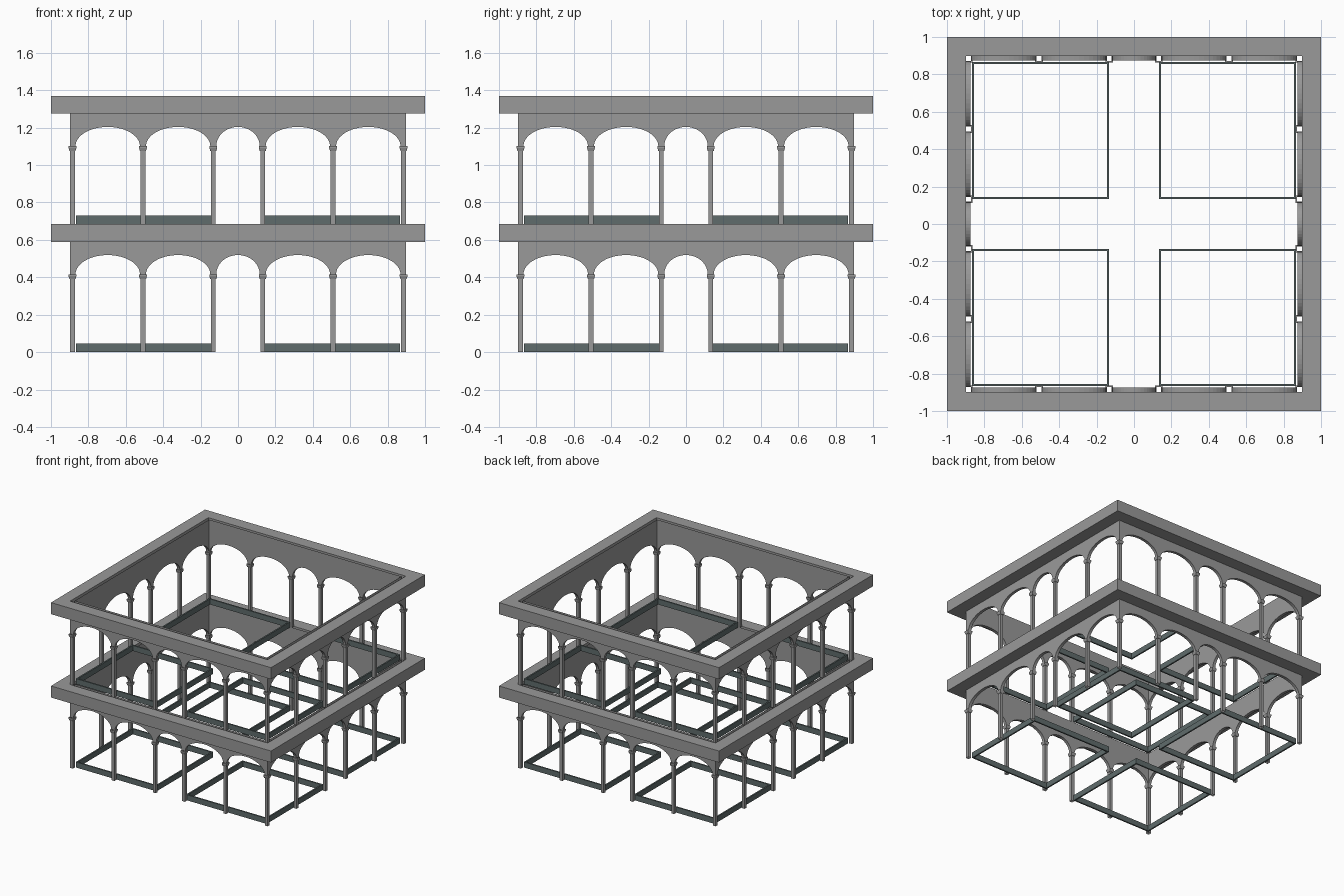
import bpy
import bmesh
import math
from mathutils import Matrix

cube = bpy.data.objects.get("Cube")
if cube:
    bpy.data.objects.remove(cube, do_unlink=True)


def make_material(name, colour):
    mat = bpy.data.materials.new(name)
    mat.use_nodes = True
    mat.diffuse_color = colour
    mat.node_tree.nodes["Principled BSDF"].inputs["Base Color"].default_value = colour
    return mat


STONE = make_material("grey stone", (0.32, 0.32, 0.32, 1))
CURB = make_material("dark teal curb", (0.115, 0.15, 0.15, 1))

STOREY = 0.685        # height of one storey
CORNICE_Z = 0.59      # underside of the cornice
SPRING, APEX = 0.416, 0.519
OUTER, INNER = 0.897, 0.873
LINE = (OUTER + INNER) / 2
COLUMNS = [-LINE, -0.508, -0.132, 0.132, 0.508, LINE]
PIER = 0.016          # half width of a pier above its capital
SEGMENTS = 20


def finish(bm, name, mat):
    mesh = bpy.data.meshes.new(name)
    bmesh.ops.remove_doubles(bm, verts=bm.verts, dist=0.00001)
    bm.to_mesh(mesh)
    bm.free()
    mesh.materials.append(mat)
    obj = bpy.data.objects.new(name, mesh)
    bpy.context.collection.objects.link(obj)
    return obj


def square_sweep(bm, cx, cy, z, profile, closed):
    """Carry a (half width, height) profile round a square."""
    corners = [(-1, -1), (1, -1), (1, 1), (-1, 1)]
    rows = [[bm.verts.new((cx + sx * h, cy + sy * h, z + v)) for sx, sy in corners]
            for h, v in profile]
    pairs = list(zip(rows, rows[1:]))
    if closed:
        pairs.append((rows[-1], rows[0]))
    for low, high in pairs:
        for i in range(4):
            j = (i + 1) % 4
            bm.faces.new((low[i], low[j], high[j], high[i]))


def ring_profile(outer, inner, low, high):
    return [(outer, low), (outer, high), (inner, high), (inner, low)]


def arch_outline():
    """Lower edge of an arcade wall as (x, z) points, with a flag for arch spans."""
    points = [(-OUTER, SPRING, False)]
    for a, b in zip(COLUMNS, COLUMNS[1:]):
        mid, half = (a + b) / 2, (b - a) / 2 - PIER
        for i in range(SEGMENTS + 1):
            t = math.pi * i / SEGMENTS
            points.append((mid - half * math.cos(t),
                           SPRING + (APEX - SPRING) * math.sin(t), i < SEGMENTS))
    points.append((OUTER, SPRING, False))
    return points


def arcade_wall(bm, base):
    """Front wall: two faces and arch undersides, hollow above."""
    def clamp(x):
        return max(-INNER, min(INNER, x))

    def vert(x, y, z):
        return bm.verts.new((x, -y, base + z))

    points = arch_outline()
    for (x0, z0, arch), (x1, z1, _) in zip(points, points[1:]):
        a, b = vert(x0, OUTER, z0), vert(x1, OUTER, z1)
        bm.faces.new((a, b, vert(x1, OUTER, STOREY), vert(x0, OUTER, STOREY)))
        c, d = vert(clamp(x0), INNER, z0), vert(clamp(x1), INNER, z1)
        if clamp(x1) > clamp(x0):
            bm.faces.new((d, c, vert(clamp(x0), INNER, STOREY),
                          vert(clamp(x1), INNER, STOREY)))
        if arch:
            bm.faces.new((a, c, d, b))


# Hollow square shaft with a flared capital
COLUMN_PROFILE = [(0.013, 0), (0.013, 0.39), (0.016, 0.39), (0.021, 0.406),
                  (0.021, SPRING), (0.0135, SPRING)]

for storey, level in (("lower", 0), ("upper", STOREY)):
    # Cornice ring
    bm = bmesh.new()
    square_sweep(bm, 0, 0, level, ring_profile(1, OUTER + 0.001, CORNICE_Z, STOREY), True)
    finish(bm, storey + "_cornice", STONE)

    # Arcade walls on four sides
    for side, turn in (("front", 0), ("left", 1), ("back", 2), ("right", 3)):
        bm = bmesh.new()
        arcade_wall(bm, level)
        bm.transform(Matrix.Rotation(turn * math.pi / 2, 4, "Z"))
        finish(bm, f"{storey}_{side}_arcade", STONE)

    # Columns around the perimeter
    bm = bmesh.new()
    for x in COLUMNS:
        for y in COLUMNS:
            if LINE in (abs(x), abs(y)):
                square_sweep(bm, x, y, level, COLUMN_PROFILE, False)
    finish(bm, storey + "_columns", STONE)

    # Low curbs framing the four quarters
    for sx, across in ((-1, "right"), (1, "left")):
        for sy, along in ((-1, "front"), (1, "back")):
            bm = bmesh.new()
            square_sweep(bm, sx * 0.5, sy * 0.5, level,
                         ring_profile(0.367, 0.355, 0, 0.045), True)
            finish(bm, f"{storey}_{along}_{across}_curb", CURB)
